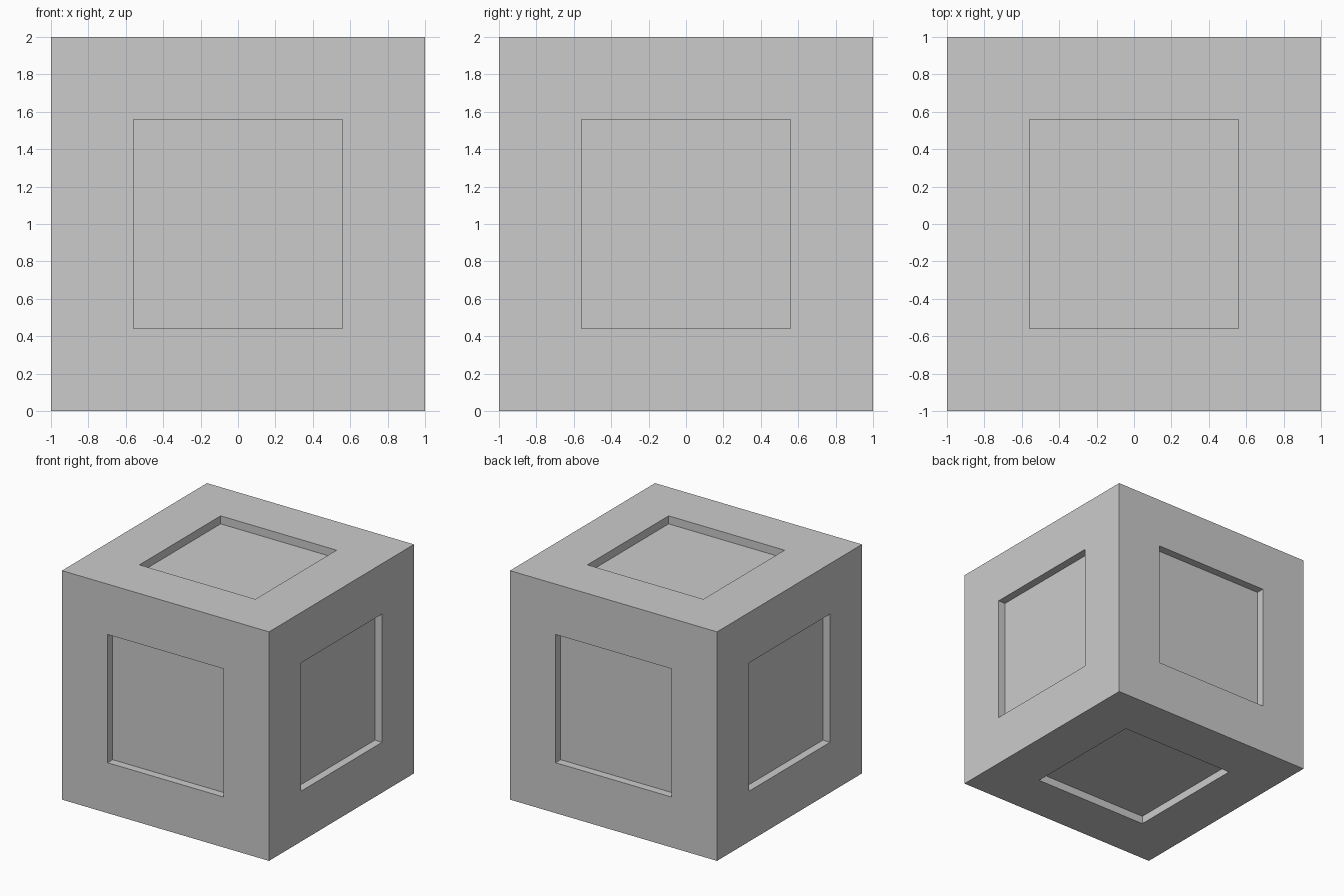
import bpy
import bmesh
from mathutils import Matrix

if "Cube" in bpy.data.objects:
    bpy.data.objects.remove(bpy.data.objects["Cube"])

BORDER = 0.44   # frame width around each recess
DEPTH = 0.07    # recess depth

# Cube standing on the ground
bm = bmesh.new()
bmesh.ops.create_cube(bm, size=2, matrix=Matrix.Translation((0, 0, 1)))

# Square recess with straight walls in all six sides
panels = bm.faces[:]
bmesh.ops.inset_individual(bm, faces=panels, thickness=BORDER, use_even_offset=True)
bm.normal_update()
floors = bmesh.ops.extrude_discrete_faces(bm, faces=panels)["faces"]
bm.normal_update()
for f in floors:
    bmesh.ops.translate(bm, verts=f.verts[:], vec=-f.normal * DEPTH)
bmesh.ops.recalc_face_normals(bm, faces=bm.faces[:])

mesh = bpy.data.meshes.new("recessed_cube")
bm.to_mesh(mesh)
bm.free()
bpy.context.collection.objects.link(bpy.data.objects.new("recessed_cube", mesh))
